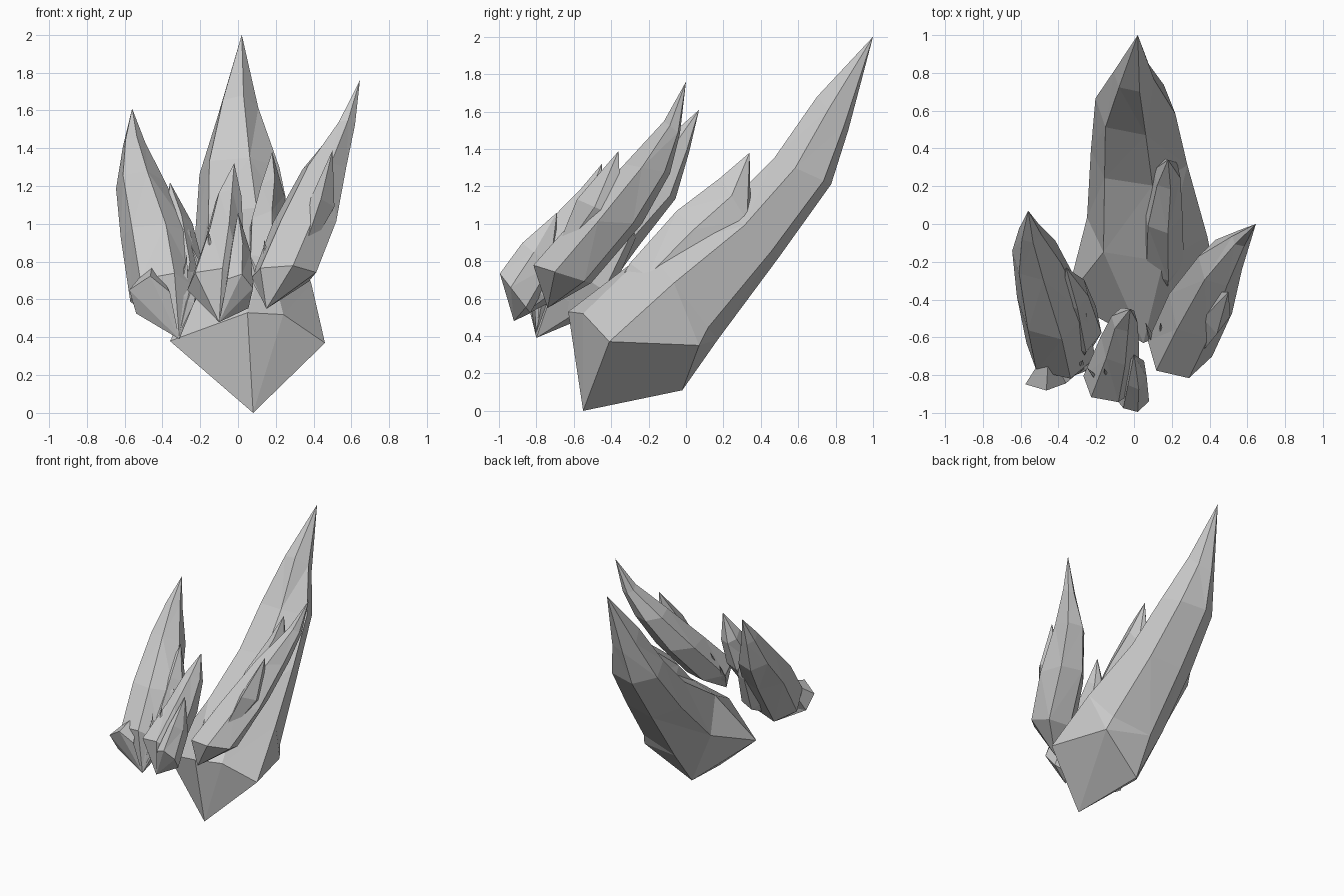
import bpy
import bmesh
import math
import random
from mathutils import Vector

random.seed(4)

old_cube = bpy.data.objects.get("Cube")
if old_cube:
    bpy.data.objects.remove(old_cube, do_unlink=True)

# Single stone colour
stone = bpy.data.materials.new("pale_grey_crystal")
stone.use_nodes = True
GREY = (0.6, 0.6, 0.6, 1)
stone.diffuse_color = GREY
stone.node_tree.nodes["Principled BSDF"].inputs["Base Color"].default_value = GREY

TURN = math.pi / 12  # twist of every cross-section, so one ridge leads


def section(x_min, x_max, front_edge, back_edge, sides, rough):
    """Slanted irregular polygon between a front edge and a back edge, each (y, z)."""
    mid_x, half_x = (x_min + x_max) / 2, (x_max - x_min) / 2
    front = Vector((mid_x, *front_edge))
    back = Vector((mid_x, *back_edge))
    centre, half_depth = (front + back) / 2, (front - back) / 2
    ring = []
    for i in range(sides):
        angle = TURN + math.tau * i / sides
        offset = Vector((half_x * math.cos(angle), 0, 0)) + half_depth * math.sin(angle)
        ring.append(centre + offset * (1 - random.uniform(0, rough)) / math.cos(TURN))
    return ring


def shard(name, root, sections, tip, sides=6, rough=0.06, collar=None):
    """Loft from a root point, through an optional collar and sections, to a tip."""
    bm = bmesh.new()
    outlines = [collar] if collar else []
    outlines += [section(*s, sides, rough) for s in sections]
    rings = [[bm.verts.new(p) for p in outline] for outline in outlines]
    root_vert, tip_vert = bm.verts.new(root), bm.verts.new(tip)
    for i in range(sides):
        j = (i + 1) % sides
        bm.faces.new((root_vert, rings[0][j], rings[0][i]))
        bm.faces.new((tip_vert, rings[-1][i], rings[-1][j]))
        for low, high in zip(rings, rings[1:]):
            bm.faces.new((low[i], low[j], high[j], high[i]))
    bmesh.ops.triangulate(bm, faces=bm.faces[:])
    bmesh.ops.recalc_face_normals(bm, faces=bm.faces[:])
    mesh = bpy.data.meshes.new(name)
    bm.to_mesh(mesh)
    bm.free()
    mesh.materials.append(stone)
    obj = bpy.data.objects.new(name, mesh)
    bpy.context.collection.objects.link(obj)


def splinter(name, root, tip, width):
    """Thin four-sided sliver, widest just below the middle."""
    root, tip = Vector(root), Vector(tip)
    belly = root.lerp(tip, 0.45)
    front = (belly.y - width * 0.7, belly.z + width * 0.5)
    back = (belly.y + width * 0.7, belly.z - width * 0.5)
    shard(name, root, [(belly.x - width, belly.x + width, front, back)], tip, sides=4)


# Large rear crystal with a skewed collar, and the spike riding on its upper side
shard("main_crystal", (0.08, -0.55, 0), [
    (-0.25, 0.39, (-0.2, 0.86), (0.17, 0.38)),
    (-0.23, 0.29, (0.2, 1.09), (0.5, 0.82)),
    (-0.21, 0.22, (0.47, 1.35), (0.78, 1.21)),
    (-0.11, 0.11, (0.7, 1.68), (0.87, 1.5)),
], (0.02, 1, 2), rough=0.03, collar=[
    (0.46, -0.41, 0.37), (0.24, -0.55, 0.52), (0.05, -0.63, 0.53),
    (-0.36, -0.4, 0.38), (-0.04, -0.02, 0.11), (0.33, 0.07, 0.35),
])
shard("main_side_spike", (0.15, -0.5, 0.45), [
    (0.03, 0.27, (-0.3, 0.79), (-0.05, 0.6)),
    (0.04, 0.26, (-0.05, 1.07), (0.2, 0.8)),
    (0.1, 0.25, (0.18, 1.25), (0.35, 0.98)),
], (0.18, 0.34, 1.38))

# Crystal on the +x side with its smaller spike
shard("left_crystal", (0.15, -0.74, 0.55), [
    (0.07, 0.42, (-0.82, 0.78), (-0.5, 0.68)),
    (0.18, 0.52, (-0.61, 1.02), (-0.23, 1)),
    (0.34, 0.58, (-0.33, 1.32), (-0.08, 1.27)),
    (0.52, 0.62, (-0.12, 1.55), (-0.03, 1.48)),
], (0.645, 0, 1.76))
shard("left_crystal_spike", (0.3, -0.75, 0.72), [
    (0.36, 0.51, (-0.58, 1.13), (-0.33, 1.02)),
], (0.5, -0.36, 1.39), sides=5)

# Crystal on the -x side with a low knob and two smaller spikes
shard("right_crystal", (-0.31, -0.8, 0.39), [
    (-0.57, -0.2, (-0.82, 0.74), (-0.52, 0.5)),
    (-0.62, -0.24, (-0.62, 1), (-0.25, 0.88)),
    (-0.65, -0.38, (-0.3, 1.28), (-0.05, 1.13)),
    (-0.61, -0.49, (-0.1, 1.46), (0.02, 1.38)),
], (-0.56, 0.07, 1.61))
shard("right_low_knob", (-0.31, -0.8, 0.39), [
    (-0.58, -0.36, (-0.88, 0.72), (-0.78, 0.5)),
], (-0.45, -0.65, 0.8), sides=5)
shard("right_inner_spike", (-0.31, -0.8, 0.42), [
    (-0.4, -0.17, (-0.68, 0.8), (-0.4, 0.62)),
    (-0.4, -0.24, (-0.45, 1.05), (-0.27, 0.92)),
], (-0.36, -0.23, 1.22))
shard("right_rear_spike", (-0.42, -0.5, 0.8), [
    (-0.52, -0.36, (-0.32, 1.2), (-0.12, 1.08)),
], (-0.47, -0.09, 1.38), sides=5)

# Small front pair
shard("front_crystal", (-0.1, -0.92, 0.48), [
    (-0.27, 0.03, (-0.95, 0.77), (-0.72, 0.58)),
    (-0.18, 0.03, (-0.75, 1), (-0.5, 0.85)),
    (-0.12, 0.02, (-0.57, 1.18), (-0.44, 1.08)),
], (-0.02, -0.45, 1.32))
shard("front_low_spike", (-0.1, -0.92, 0.48), [
    (-0.08, 0.08, (-1, 0.74), (-0.83, 0.52)),
    (-0.05, 0.07, (-0.88, 0.9), (-0.7, 0.76)),
], (0, -0.69, 1.06))

# Slivers fanning out of the roots
fans = {
    "left": ((0.15, -0.74, 0.56), (0.14, -0.52, 0.92), 0.08),
    "right": ((-0.31, -0.8, 0.42), (-0.27, -0.72, 0.84), 0.07),
    "front": ((-0.1, -0.92, 0.5), (-0.16, -0.76, 0.98), 0.09),
}
for side, (root, tip, spread) in fans.items():
    for k in (-1, 0, 1):
        aim = (tip[0] + k * spread, tip[1], tip[2] - abs(k) * spread)
        splinter(f"{side}_sliver_{k + 2}", root, aim, 0.03)
